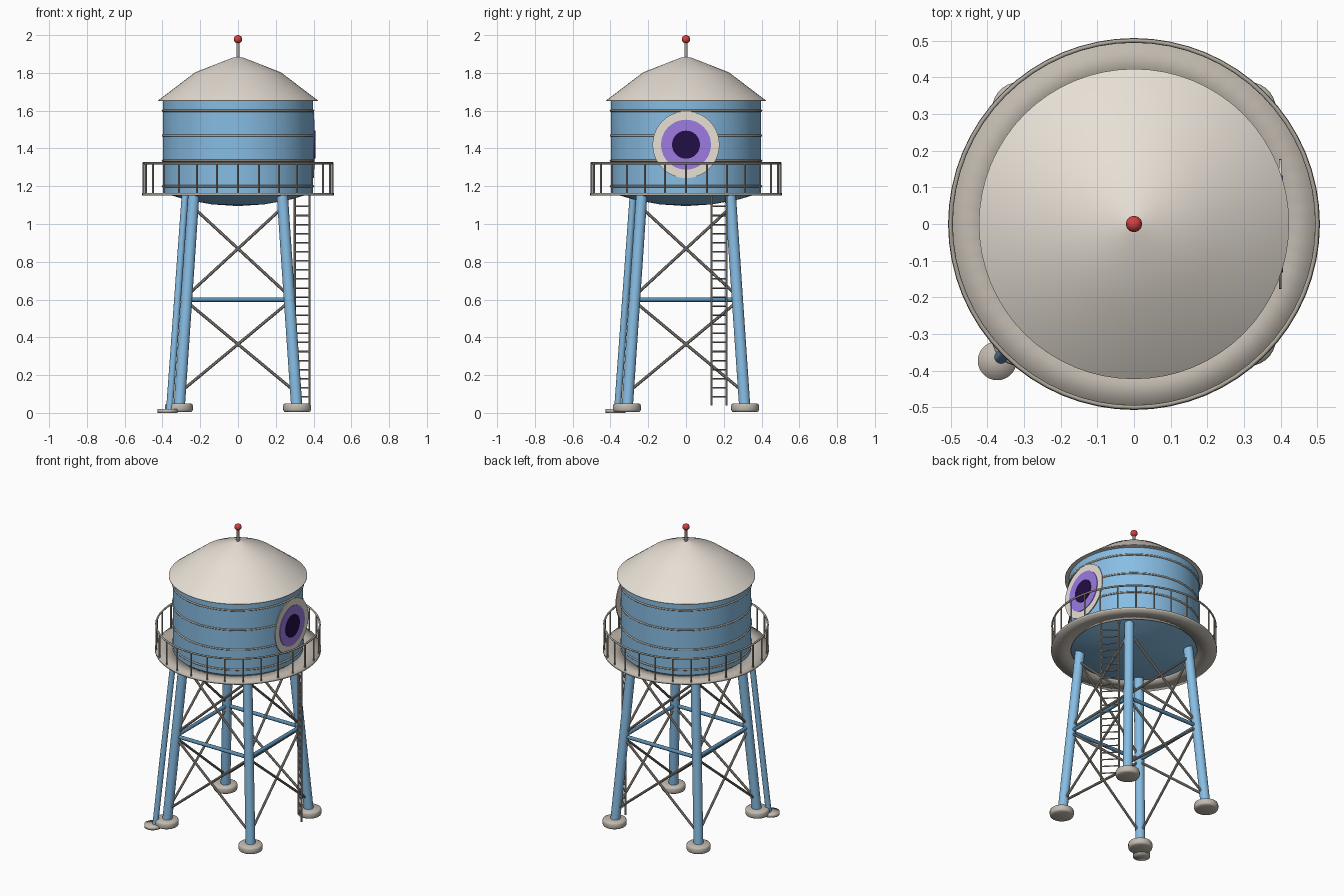
import bpy, bmesh, math
from mathutils import Vector

if "Cube" in bpy.data.objects:
    bpy.data.objects.remove(bpy.data.objects["Cube"])


def srgb(r, g, b):
    return tuple(((c + 0.055) / 1.055) ** 2.4 for c in (r, g, b)) + (1,)


def material(name, *rgb):
    m = bpy.data.materials.new(name)
    m.diffuse_color = srgb(*rgb)
    m.use_nodes = True
    m.node_tree.nodes["Principled BSDF"].inputs["Base Color"].default_value = m.diffuse_color
    return m


BLUE = material("sky_blue", 0.53, 0.74, 0.89)
STEEL = material("steel_blue", 0.36, 0.56, 0.70)
CREAM = material("warm_white", 0.91, 0.88, 0.84)
STONE = material("concrete_grey", 0.76, 0.73, 0.69)
METAL = material("dull_metal", 0.68, 0.65, 0.61)
PURPLE = material("iris_purple", 0.61, 0.48, 0.89)
DARK = material("pupil_dark", 0.14, 0.05, 0.27)
RED = material("beacon_red", 0.83, 0.25, 0.25)


def finish(name, bm, mat, angle=35):
    bmesh.ops.recalc_face_normals(bm, faces=bm.faces)
    me = bpy.data.meshes.new(name)
    bm.to_mesh(me)
    bm.free()
    me.materials.append(mat)
    ob = bpy.data.objects.new(name, me)
    bpy.context.collection.objects.link(ob)
    bpy.ops.object.select_all(action='DESELECT')
    ob.select_set(True)
    bpy.context.view_layer.objects.active = ob
    bpy.ops.object.shade_smooth_by_angle(angle=math.radians(angle))
    return ob


def add_rod(bm, a, b, r, n=12):
    a, b = Vector(a), Vector(b)
    d = b - a
    mat = d.to_track_quat('Z', 'Y').to_matrix().to_4x4()
    mat.translation = (a + b) / 2
    bmesh.ops.create_cone(bm, cap_ends=True, segments=n, radius1=r, radius2=r,
                          depth=d.length, matrix=mat)


def rods(name, pairs, r, mat, n=12):
    bm = bmesh.new()
    for a, b in pairs:
        add_rod(bm, a, b, r, n)
    return finish(name, bm, mat)


def lathe(name, profile, mat, n=64, closed=False, at=(0, 0), angle=35):
    # spin a (radius, z) profile around the vertical axis
    bm = bmesh.new()
    vs = [bm.verts.new((r, 0, z)) for r, z in profile]
    edges = [bm.edges.new(p) for p in zip(vs, vs[1:])]
    if closed:
        edges.append(bm.edges.new((vs[-1], vs[0])))
    bmesh.ops.spin(bm, geom=vs + edges, cent=(0, 0, 0), axis=(0, 0, 1),
                   angle=math.tau, steps=n)
    bmesh.ops.remove_doubles(bm, verts=bm.verts, dist=0.0002)
    bmesh.ops.translate(bm, verts=bm.verts, vec=(at[0], at[1], 0))
    return finish(name, bm, mat, angle)


def ring(name, radius, z, r, mat):
    prof = [(radius + r * math.cos(i * math.tau / 8), z + r * math.sin(i * math.tau / 8))
            for i in range(8)]
    return lathe(name, prof, mat, closed=True, angle=60)


# Tank with shallow dished bottom, and its hoops
lathe("tank", [(0, 1.095), (0.14, 1.104), (0.28, 1.13), (0.398, 1.165), (0.398, 1.655), (0, 1.655)], BLUE)
for i, z in enumerate((1.20, 1.335, 1.468, 1.60)):
    ring(f"tank_hoop_{i + 1}", 0.398, z, 0.006, METAL)

# Roof, mast and beacon
lathe("roof", [(0, 1.65), (0.423, 1.65), (0.423, 1.654), (0.227, 1.803), (0.03, 1.88), (0, 1.885)], CREAM)
rods("mast", [((0, 0, 1.87), (0, 0, 1.97))], 0.008, METAL)
bm = bmesh.new()
bmesh.ops.create_uvsphere(bm, u_segments=20, v_segments=12, radius=0.022)
bmesh.ops.translate(bm, verts=bm.verts, vec=(0, 0, 1.978))
finish("beacon", bm, RED)

# Walkway (softly shaded all round) and railing
lathe("walkway", [(0.385, 1.15), (0.507, 1.15), (0.507, 1.164), (0.385, 1.164)], STONE,
      closed=True, angle=180)
POSTS = 28
posts = []
for i in range(POSTS):
    a = i * math.tau / POSTS
    x, y = 0.5 * math.cos(a), 0.5 * math.sin(a)
    posts.append(((x, y, 1.155), (x, y, 1.322)))
rods("railing_posts", posts, 0.005, METAL, 8)
ring("railing_top", 0.5, 1.322, 0.006, METAL)

# Big flat eye on the right side: stacked thin discs
for name, x0, x1, r, mat in (("eye_white", 0.396, 0.402, 0.177, CREAM),
                             ("eye_iris", 0.401, 0.406, 0.132, PURPLE),
                             ("eye_pupil", 0.405, 0.410, 0.074, DARK)):
    rods(name, [((x0, 0, 1.42), (x1, 0, 1.42))], r, mat, 48)


# Four leaning legs on round footings
def leg_at(corner, z):
    h = 0.313 - 0.068 * z
    return Vector((corner[0] * h, corner[1] * h, z))


CORNERS = [(-1, -1), (1, -1), (1, 1), (-1, 1)]
NAMES = ["front_left", "front_right", "back_right", "back_left"]
for c, n in zip(CORNERS, NAMES):
    rods(n + "_leg", [(leg_at(c, 0.03), leg_at(c, 1.155))], 0.03, BLUE, 20)
    lathe(n + "_footing", [(0, 0.004), (0.062, 0.004), (0.071, 0.009), (0.074, 0.018),
                           (0.074, 0.038), (0.071, 0.046), (0.062, 0.051), (0, 0.051)],
          STONE, n=28, at=leg_at(c, 0), angle=180)

# Cross bracing and middle struts on all four sides
braces, struts = [], []
for i in range(4):
    p, q = CORNERS[i], CORNERS[(i + 1) % 4]
    for lo, hi in ((0.11, 0.59), (0.62, 1.09)):
        braces += [(leg_at(p, lo), leg_at(q, hi)), (leg_at(q, lo), leg_at(p, hi))]
    struts.append((leg_at(p, 0.6), leg_at(q, 0.6)))
rods("cross_braces", braces, 0.008, METAL, 10)
rods("middle_struts", struts, 0.012, STEEL, 12)

# Ladder
A, B = (0.30, 0.215), (0.378, 0.135)
rods("ladder_rails", [((*p, 0.04), (*p, 1.155)) for p in (A, B)], 0.006, METAL, 8)
rods("ladder_rungs", [((*A, 0.085 + 0.048 * i), (*B, 0.085 + 0.048 * i)) for i in range(22)],
     0.004, METAL, 8)

# Drain pipe beside the front left leg, on a thin round base
rods("drain_pipe", [((-0.363, -0.363, 0.012), (-0.28, -0.28, 1.155))], 0.018, BLUE, 16)
lathe("drain_base", [(0, 0), (0.053, 0), (0.053, 0.02), (0, 0.02)], STONE, n=28,
      at=(-0.373, -0.373), angle=180)
